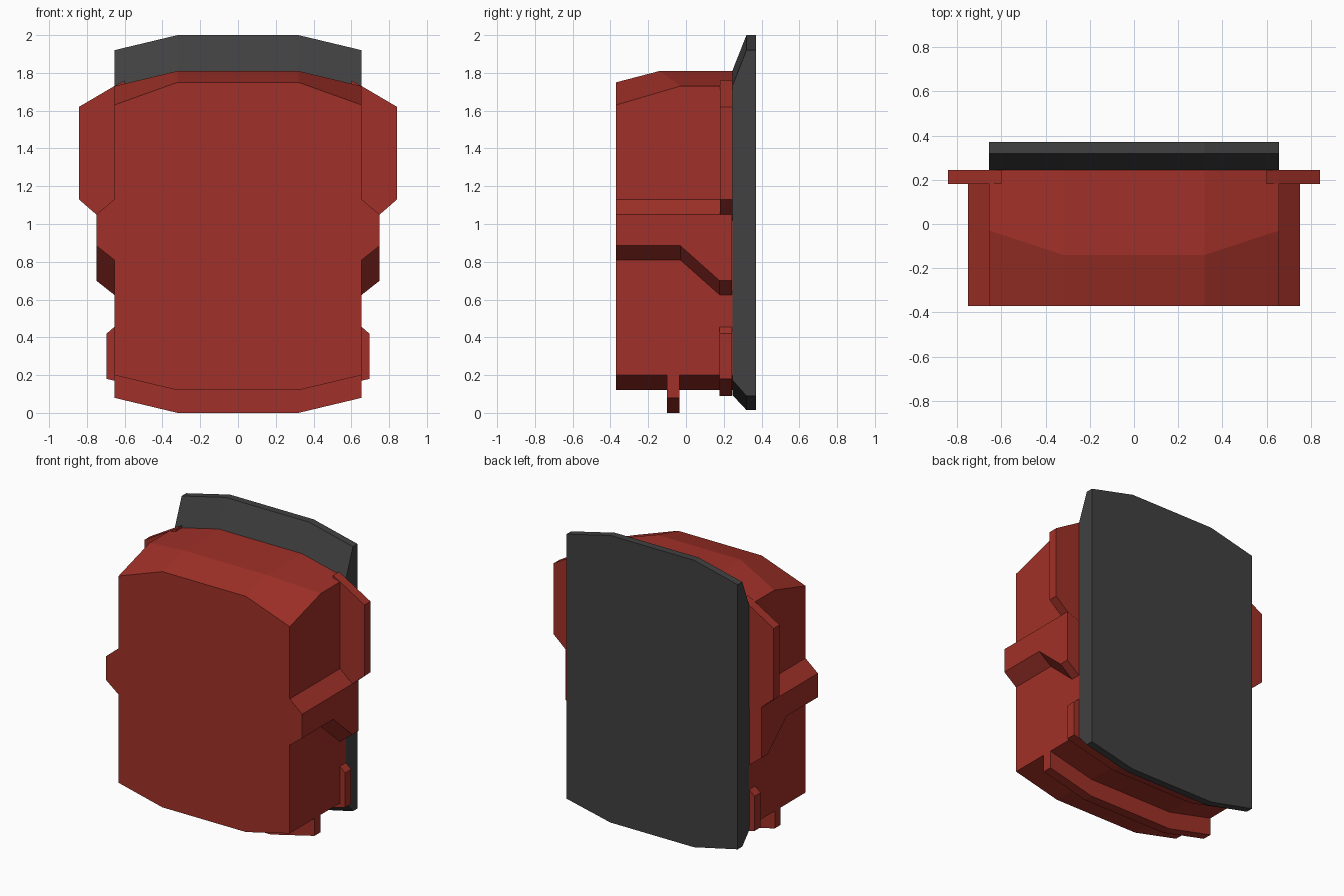
import bpy, bmesh

if "Cube" in bpy.data.objects:
    bpy.data.objects.remove(bpy.data.objects["Cube"])


def material(name, rgb):
    m = bpy.data.materials.new(name)
    m.diffuse_color = (*rgb, 1)
    m.use_nodes = True
    m.node_tree.nodes["Principled BSDF"].inputs["Base Color"].default_value = m.diffuse_color
    return m


RED = material("brick red", (0.352, 0.030, 0.021))
GREY = material("charcoal", (0.052, 0.052, 0.052))


def loft(name, rings, mat, mirror=False):
    """Skin closed rings of points and cap both ends."""
    bm = bmesh.new()
    loops = [[bm.verts.new(p) for p in ring] for ring in rings]
    n = len(loops[0])
    for a, b in zip(loops, loops[1:]):
        for i in range(n):
            j = (i + 1) % n
            bm.faces.new((a[i], a[j], b[j], b[i]))
    bm.faces.new(loops[0])
    bm.faces.new(loops[-1])
    bmesh.ops.recalc_face_normals(bm, faces=bm.faces)
    me = bpy.data.meshes.new(name)
    bm.to_mesh(me)
    bm.free()
    me.materials.append(mat)
    ob = bpy.data.objects.new(name, me)
    bpy.context.collection.objects.link(ob)
    if mirror:
        ob.modifiers.new("mirror", 'MIRROR')
    return ob


def section(y_mid, y_side, low_mid, low_side, high_side, high_mid, w=0.655):
    """Eight-sided outline facing y, with its top and bottom sloping at the sides."""
    half = [(0.32, y_mid, low_mid), (w, y_side, low_side),
            (w, y_side, high_side), (0.32, y_mid, high_mid)]
    return half + [(-x, y, z) for x, y, z in reversed(half)]


def plate(outline, y0, y1):
    return [[(x, y, z) for x, z in outline] for y in (y0, y1)]


# Main body with sloped upper front
loft("main_body", [section(-0.37, -0.37, 0.12, 0.20, 1.63, 1.75),
                   section(-0.14, -0.03, 0.12, 0.20, 1.73, 1.81),
                   section(0.245, 0.245, 0.12, 0.20, 1.73, 1.81)], RED)

# Backing panel, flaring outwards to the rear
loft("back_panel", [section(0.245, 0.245, 0.095, 0.175, 1.73, 1.81),
                    section(0.32, 0.32, 0.015, 0.09, 1.92, 2.0),
                    section(0.37, 0.37, 0.015, 0.09, 1.92, 2.0)], GREY)

# Rib under the body
loft("bottom_rib", [section(y, y, 0.0, 0.08, 0.30, 0.30) for y in (-0.10, -0.035)], RED)

# Lower flange wrapping under the body, with small side tabs
lower = [(0.32, 0.09), (0.695, 0.18), (0.695, 0.42), (0.655, 0.455)]
loft("lower_flange", plate(lower + [(-x, z) for x, z in reversed(lower)], 0.178, 0.244), RED)

# Upper side wings
loft("side_wings", plate([(0.60, 1.76), (0.655, 1.73), (0.842, 1.62), (0.842, 1.13),
                          (0.75, 1.05), (0.60, 1.0)], 0.18, 0.245), RED, True)


# Side belts that widen towards the back, with bevelled edges
def belt(x, top, drop):
    return [(x, -0.37, top), (x, 0.244, top), (x, 0.244, 0.70 - drop),
            (x, 0.178, 0.70 - drop), (x, -0.03, 0.885 - drop), (x, -0.37, 0.885 - drop)]


loft("side_belts", [belt(0.655, 1.13, 0.075), belt(0.75, 1.05, 0.0)], RED, True)
